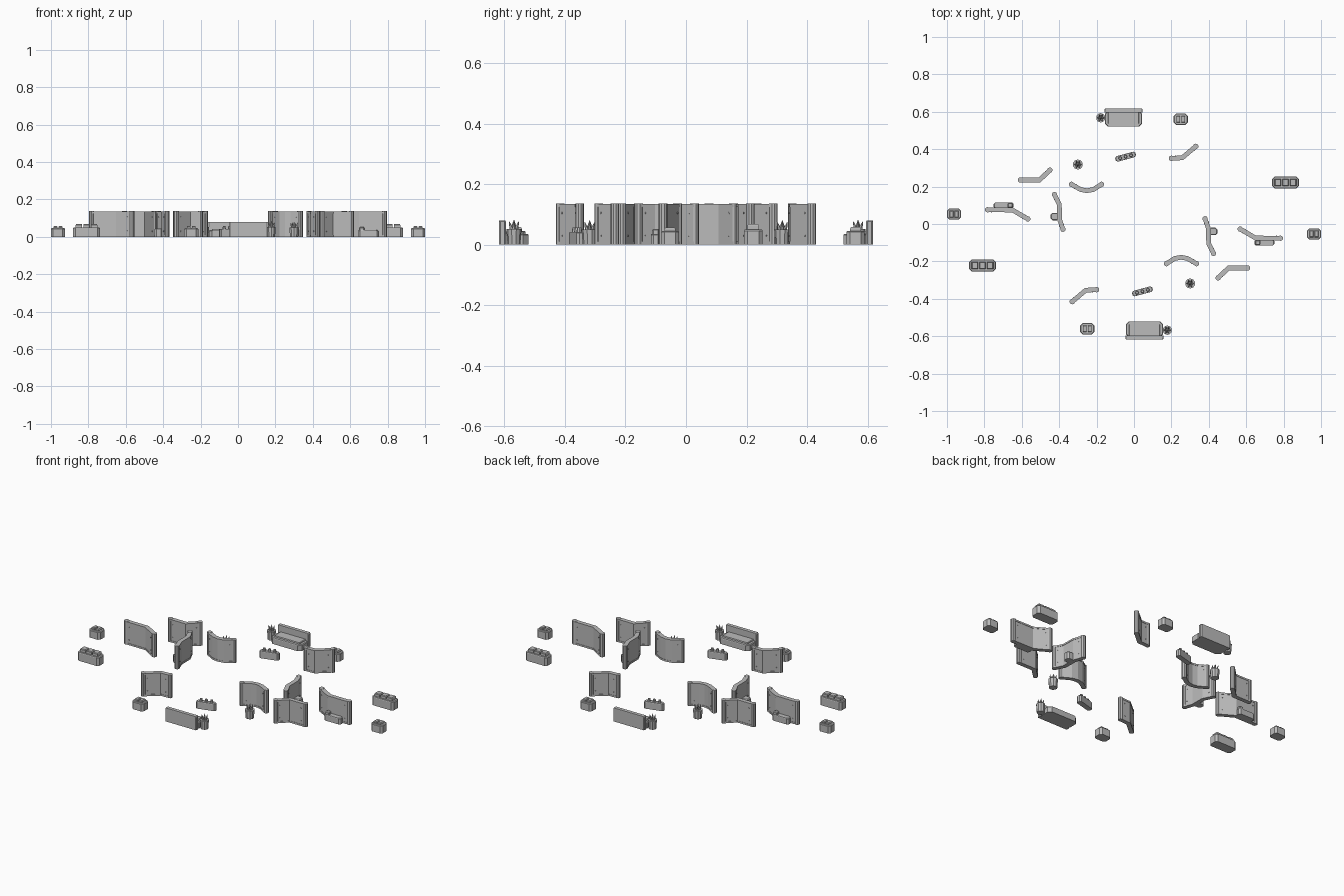
import bpy, bmesh, math
from mathutils import Vector, Matrix

if "Cube" in bpy.data.objects:
    bpy.data.objects.remove(bpy.data.objects["Cube"])

grey = bpy.data.materials.new("plain_grey")
grey.diffuse_color = (0.5, 0.5, 0.5, 1)
grey.use_nodes = True
grey.node_tree.nodes["Principled BSDF"].inputs["Base Color"].default_value = grey.diffuse_color


def prism(bm, pts, z0, z1, inset=0.0, centre=None):
    """Extrude a plan outline upwards; inset shrinks the top edge as a bevel."""
    vs = [bm.verts.new((x, y, z0)) for x, y in pts]
    f = bm.faces.new(vs)
    r = bmesh.ops.extrude_face_region(bm, geom=[f])
    top = [v for v in r["geom"] if isinstance(v, bmesh.types.BMVert)]
    c = Vector((sum(p[0] for p in pts), sum(p[1] for p in pts))) / len(pts)
    for v in top:
        v.co.z = z1
        if inset:
            d = v.co.xy - c
            v.co.xy = c + d * (1 - inset / max(d.length, inset))


def box(bm, cx, cy, w, d, z0, z1, ch=0.0, angle=0.0, bevel=0.004):
    """Box with chamfered plan corners and a bevelled top edge."""
    a, b = w / 2, d / 2
    if ch:
        p = [(a - ch, -b), (a, -b + ch), (a, b - ch), (a - ch, b),
             (-a + ch, b), (-a, b - ch), (-a, -b + ch), (-a + ch, -b)]
    else:
        p = [(a, -b), (a, b), (-a, b), (-a, -b)]
    rot = Matrix.Rotation(angle, 2)
    p = [Vector((cx, cy)) + rot @ Vector(q) for q in p]
    prism(bm, p, z0, z1 - bevel)
    prism(bm, p, z1 - bevel, z1, bevel)


def cyl(bm, x, y, r, z0, z1, n=10, r2=None):
    bmesh.ops.create_cone(bm, cap_ends=True, segments=n, radius1=r,
                          radius2=r if r2 is None else r2, depth=z1 - z0,
                          matrix=Matrix.Translation((x, y, (z0 + z1) / 2)))


def strip(bm, path, t, z0, z1):
    """Wall of thickness t along a bent path, with mitred corners."""
    p = [Vector(q) for q in path]
    left, right = [], []
    for i, q in enumerate(p):
        dirs = []
        if i:
            dirs.append((q - p[i - 1]).normalized())
        if i < len(p) - 1:
            dirs.append((p[i + 1] - q).normalized())
        d = sum(dirs, Vector((0, 0))).normalized()
        n = Vector((-d.y, d.x)) * (t / 2 / d.dot(dirs[0]))
        left.append(q + n)
        right.append(q - n)
    prism(bm, right + left[::-1], z0, z1)


def finish(name, bm):
    """Make the part and its half-turn twin on the other side."""
    bmesh.ops.recalc_face_normals(bm, faces=bm.faces)
    me = bpy.data.meshes.new(name)
    bm.to_mesh(me)
    bm.free()
    me.materials.append(grey)
    for suffix, ang in (("a", 0), ("b", math.pi)):
        ob = bpy.data.objects.new(name + "_" + suffix, me)
        ob.rotation_euler.z = ang
        bpy.context.collection.objects.link(ob)


# Bent wall panels with end posts and bolts
walls = {
    "wall_outer_bend": [(.2, .351), (.258, .354), (.33, .415)],
    "wall_side_bend": [(-.607, .235), (-.505, .235), (-.45, .288)],
    "wall_curved": [(-.334, .212), (-.285, .184), (-.252, .178), (-.218, .184), (-.174, .212)],
    "wall_inner": [(-.425, .157), (-.399, .105), (-.398, .025), (-.38, -.028)],
    "wall_far_bend": [(-.783, .076), (-.65, .075), (-.568, .027)],
}
for name, path in walls.items():
    bm = bmesh.new()
    strip(bm, path, .021, 0, .133)
    strip(bm, path, .025, 0, .01)
    strip(bm, path, .025, .125, .135)
    for end, nxt in ((path[0], path[1]), (path[-1], path[-2])):
        cyl(bm, *end, .0145, 0, .137, 10)
        d = (Vector(nxt) - Vector(end)).normalized()
        for z in (.03, .105):
            c = Vector(end) + d * .022
            bmesh.ops.create_cone(
                bm, cap_ends=True, segments=6, radius1=.003, radius2=.003, depth=.027,
                matrix=Matrix.Translation((c.x, c.y, z))
                @ Matrix.Rotation(math.atan2(d.y, d.x), 4, 'Z')
                @ Matrix.Rotation(math.pi / 2, 4, 'X'))
    finish(name, bm)

# Bench with a tall back on the outer side
bm = bmesh.new()
box(bm, -.056, .563, .2, .086, 0, .036, .018)
box(bm, -.056, .567, .168, .06, .036, .043)
box(bm, -.056, .606, .205, .022, 0, .08, .004)
finish("bench", bm)

# Crates with lids on top: centre, size, heights, number of lids
crates = [("long_crate", .81, .222, .143, .062, .05, .068, 3),
          ("edge_crate", -.9625, .053, .075, .06, .046, .057, 2),
          ("back_crate", .25, .56, .076, .06, .046, .058, 2)]
for name, x, y, w, d, h, top, n in crates:
    bm = bmesh.new()
    box(bm, x, y, w, d, 0, h, .012)
    step = (w - .022) / n
    for i in range(n):
        box(bm, x + (i - (n - 1) / 2) * step, y, step - .006, d * .6, h, top, 0)
    finish(name, bm)

# Round planters with pointed leaves
for name, x, y, r, h in (("planter", -.3, .318, .027, .05), ("bench_planter", -.178, .568, .025, .052)):
    bm = bmesh.new()
    cyl(bm, x, y, r * .85, 0, h, 10, r)
    cyl(bm, x, y, r * .45, h, h + .032, 6, 0)
    for k in range(6):
        a = k * math.pi / 3
        m = (Matrix.Translation((x + math.cos(a) * r * .55, y + math.sin(a) * r * .55, h + .012))
             @ Matrix.Rotation(a, 4, 'Z') @ Matrix.Rotation(.35, 4, 'Y'))
        bmesh.ops.create_cone(bm, cap_ends=True, segments=5, radius1=.007,
                              radius2=.001, depth=.028, matrix=m)
    finish(name, bm)

# Tilted trough with three round knobs
bm = bmesh.new()
tilt = math.radians(15)
box(bm, -.045, .36, .112, .03, 0, .042, .008, tilt)
for k in (-1, 0, 1):
    cyl(bm, -.045 + k * .03 * math.cos(tilt), .36 + k * .03 * math.sin(tilt),
        .0095, .042, .057, 8, .007)
finish("trough", bm)

# Step box behind the inner wall
bm = bmesh.new()
box(bm, -.424, .04, .044, .04, 0, .045, .01)
finish("step_box", bm)

# Low seat against the far wall, with a small end block
bm = bmesh.new()
box(bm, -.697, .1, .106, .032, 0, .036, .008)
box(bm, -.662, .1, .026, .024, .036, .052, .004)
finish("wall_seat", bm)
